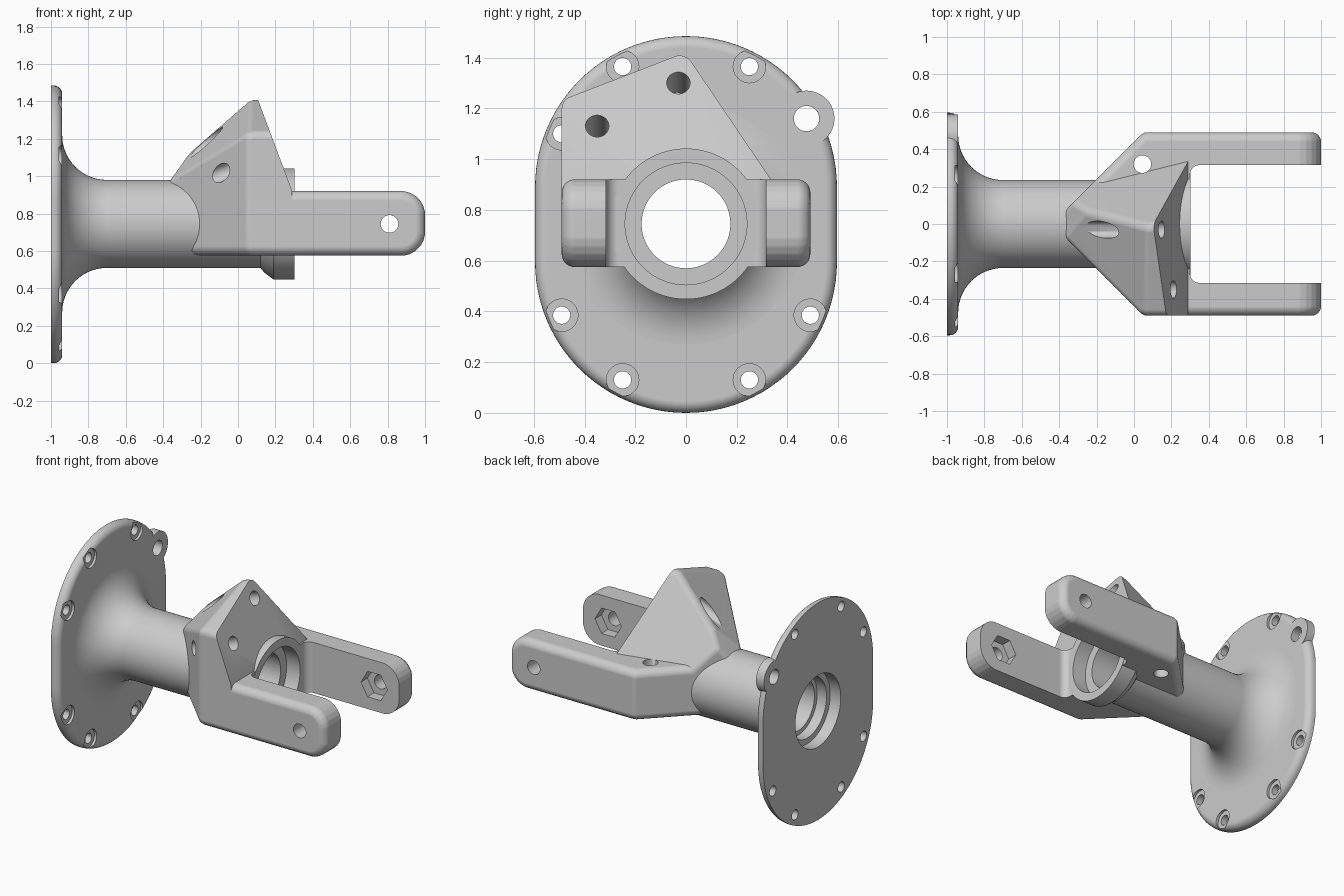
import bpy, bmesh
from math import cos, sin, pi, radians
from itertools import combinations
from mathutils import Vector, Matrix

cube = bpy.data.objects.get("Cube")
if cube:
    bpy.data.objects.remove(cube, do_unlink=True)

grey = bpy.data.materials.new("cast_grey")
grey.use_nodes = True
grey.diffuse_color = (0.6, 0.6, 0.6, 1)
for node in grey.node_tree.nodes:
    if node.type == 'BSDF_PRINCIPLED':
        node.inputs["Base Color"].default_value = (0.6, 0.6, 0.6, 1)

AXIS_Z = 0.745


def make(name, bm):
    bmesh.ops.recalc_face_normals(bm, faces=bm.faces[:])
    mesh = bpy.data.meshes.new(name)
    bm.to_mesh(mesh)
    bm.free()
    mesh.materials.append(grey)
    ob = bpy.data.objects.new(name, mesh)
    bpy.context.scene.collection.objects.link(ob)
    return ob


def loft(name, rings):
    """Solid skinned through equal-length point rings, capped at both ends."""
    bm = bmesh.new()
    rows = [[bm.verts.new(p) for p in ring] for ring in rings]
    n = len(rows[0])
    for a, b in zip(rows, rows[1:]):
        for i in range(n):
            j = (i + 1) % n
            bm.faces.new((a[i], a[j], b[j], b[i]))
    bm.faces.new(rows[0])
    bm.faces.new(rows[-1])
    return make(name, bm)


def lathe(name, profile, n=96):
    """Solid of revolution about the tube axis from (x, radius) pairs."""
    return loft(name, [[(x, r * cos(2 * pi * i / n), AXIS_Z + r * sin(2 * pi * i / n))
                        for i in range(n)] for x, r in profile])


def rod(name, start, end, r, n=40):
    start, end = Vector(start), Vector(end)
    d = (end - start).normalized()
    u = d.cross(Vector((0, 0, 1)))
    u = u.normalized() if u.length > 0.01 else Vector((1, 0, 0))
    v = d.cross(u)
    return loft(name, [[p + r * (cos(2 * pi * i / n) * u + sin(2 * pi * i / n) * v)
                        for i in range(n)] for p in (start, end)])


def rounded_solid(name, planes, r, trims=()):
    """Convex solid bounded by (normal, distance) planes, edges rounded by r."""
    unit = []
    for n, d in planes:
        n = Vector(n)
        unit.append((n.normalized(), d / n.length - r))
    bm = bmesh.new()
    for trio in combinations(unit, 3):
        m = Matrix([n for n, d in trio])
        if abs(m.determinant()) < 1e-5:
            continue
        p = m.inverted() @ Vector([d for n, d in trio])
        if any(n.dot(p) > d + 1e-5 for n, d in unit):
            continue
        for (a, _), (b, _) in combinations(trio, 2):
            for k in range(7):
                mix = a.lerp(b, k / 6)
                if mix.length > 1e-4:
                    bm.verts.new(p + r * mix.normalized())
    bmesh.ops.remove_doubles(bm, verts=bm.verts[:], dist=1e-4)
    bmesh.ops.convex_hull(bm, input=bm.verts[:])
    loose = [v for v in bm.verts if not v.link_faces]
    bmesh.ops.delete(bm, geom=loose, context='VERTS')
    bmesh.ops.dissolve_limit(bm, angle_limit=0.01, verts=bm.verts[:], edges=bm.edges[:])
    # Sharp trimming planes
    for n, d in trims:
        n = Vector(n)
        bmesh.ops.bisect_plane(bm, geom=bm.verts[:] + bm.edges[:] + bm.faces[:],
                               plane_co=n * d / n.length_squared, plane_no=n,
                               clear_outer=True)
        rim = [e for e in bm.edges if e.is_boundary]
        bmesh.ops.holes_fill(bm, edges=rim, sides=0)
    return make(name, bm)


def cut(ob, cutters):
    for c in cutters:
        mod = ob.modifiers.new("cut", 'BOOLEAN')
        mod.operation = 'DIFFERENCE'
        mod.solver = 'EXACT'
        mod.object = c
    dg = bpy.context.evaluated_depsgraph_get()
    mesh = bpy.data.meshes.new_from_object(ob.evaluated_get(dg))
    ob.modifiers.clear()
    ob.data = mesh
    mesh.shade_smooth()
    mesh.set_sharp_from_angle(angle=radians(32))
    mod = ob.modifiers.new("even_shading", 'WEIGHTED_NORMAL')
    mod.keep_sharp = True


def stadium(x, r, n=48):
    ring = []
    for centre, start in ((0.89, 0), (0.595, pi)):
        for i in range(n + 1):
            a = start + pi * i / n
            ring.append((x, r * cos(a), centre + r * sin(a)))
    return ring


# Mounting flange with a rounded front rim
rim = [stadium(-0.985 + 0.045 * sin(a), 0.55 + 0.045 * cos(a))
       for a in [pi / 2 * k / 6 for k in range(7)]]
flange = loft("mounting_flange", [stadium(-1, 0.595)] + rim)

# Side lug on the flange
LUG_Y, LUG_Z = 0.475, 1.16
lug = rod("flange_lug", (-1, LUG_Y, LUG_Z), (-0.94, LUG_Y, LUG_Z), 0.11, 64)

# Tube with flared root and front collar
flare = [(-0.70 - 0.24 * cos(a), 0.475 - 0.24 * sin(a))
         for a in [pi / 2 * k / 14 for k in range(15)]]
tube = lathe("tube_and_collar", [(-0.97, 0.475)] + flare +
             [(0.12, 0.235), (0.14, 0.26), (0.19, 0.297), (0.302, 0.297)])

# Fork: tapered rear, two arms with rounded ends
fork_planes = [((0, 0, 1), 0.92), ((0, 0, -1), -0.575), ((1, 0, 0), 1.0),
               ((0, 1, 0), 0.49), ((0, -1, 0), 0.49),
               ((-1, 1, 0), 0.44), ((-1, -1, 0), 0.44)]
for side, centre in ((1, 0.79), (-1, 0.705)):
    for k in range(1, 6):
        n = Vector((cos(pi * k / 12), 0, side * sin(pi * k / 12)))
        fork_planes.append((n, n.dot(Vector((0.87, 0, centre))) + 0.13))
fork = rounded_solid("fork", fork_planes, 0.05)

# Sloping bracket block above the fork
bracket = rounded_solid("bracket_block", [
    ((-0.965, -0.37, 1), 1.356), ((0, -0.386, 1), 1.422),
    ((-0.25, 1, 0.583), 0.799), ((-1.417, 0, 1), 1.49),
    ((-1, -1, 0), 0.44), ((-1, 1, 0), 0.44),
    ((0, -1, 0), 0.49), ((0, 1, 0), 0.49),
    ((0, 0, -1), -0.575), ((1, 0, 0), 0.8)], 0.05,
    trims=[((1, 0, 0.375), 0.635), ((1, 0, 0), 0.29)])

# Stepped bore
bore = lathe("bore_cutter", [(-1.1, 0.245), (-0.92, 0.245), (-0.92, 0.205), (-0.85, 0.205),
                             (-0.85, 0.175), (0.2, 0.175), (0.2, 0.24), (0.4, 0.24)])

# Flange bolt holes with spot faces
bolts = [(s * 0.25, z) for s in (-1, 1) for z in (0.13, 1.365)]
bolts += [(-0.49, 0.385), (0.49, 0.385), (-0.49, 1.10)]
bolt_cutters = []
for y, z in bolts:
    bolt_cutters.append(rod("bolt_cutter", (-1.1, y, z), (-0.9, y, z), 0.034))
    bolt_cutters.append(rod("spot_cutter", (-0.957, y, z), (-0.9, y, z), 0.064))
lug_hole = rod("lug_cutter", (-1.1, LUG_Y, LUG_Z), (-0.9, LUG_Y, LUG_Z), 0.05)

# Slot between the arms, with rounded inner corners
corner = 0.05
slot_plan = [(1.2, -0.315), (1.2, 0.315)]
for s, angles in ((1, range(0, 9)), (-1, range(8, -1, -1))):
    for k in angles:
        a = pi / 2 * k / 8
        slot_plan.append((0.3 + corner - corner * sin(a),
                          s * (0.315 - corner + corner * cos(a))))
slot = loft("slot_cutter", [[(x, y, z) for x, y in slot_plan] for z in (0.4, 1.1)])

# Pin hole and hexagonal nut pockets in the arms
pin = rod("pin_cutter", (0.81, -0.7, AXIS_Z), (0.81, 0.7, AXIS_Z), 0.047)
pockets = rod("nut_cutter", (0.81, -0.385, AXIS_Z), (0.81, 0.385, AXIS_Z), 0.1, 6)

# Drilled holes square to the sloping front, and one upright hole
drills = []
for p in ((0.147, -0.03, 1.30), (0.21, -0.35, 1.13)):
    p, d = Vector(p), Vector((1, 0, 0.375)).normalized()
    drills.append(rod("drill_cutter", p - d * 0.6, p + d * 0.3, 0.046))
upright = rod("upright_cutter", (0.045, 0.32, 0.4), (0.045, 0.32, 1.5), 0.047)

cut(flange, [bore, lug_hole] + bolt_cutters)
cut(lug, [lug_hole])
cut(tube, [bore])
cut(fork, [slot, bore, pin, pockets, upright])
cut(bracket, [bore, upright] + drills)

for c in [bore, lug_hole, slot, pin, pockets, upright] + drills + bolt_cutters:
    bpy.data.objects.remove(c, do_unlink=True)
